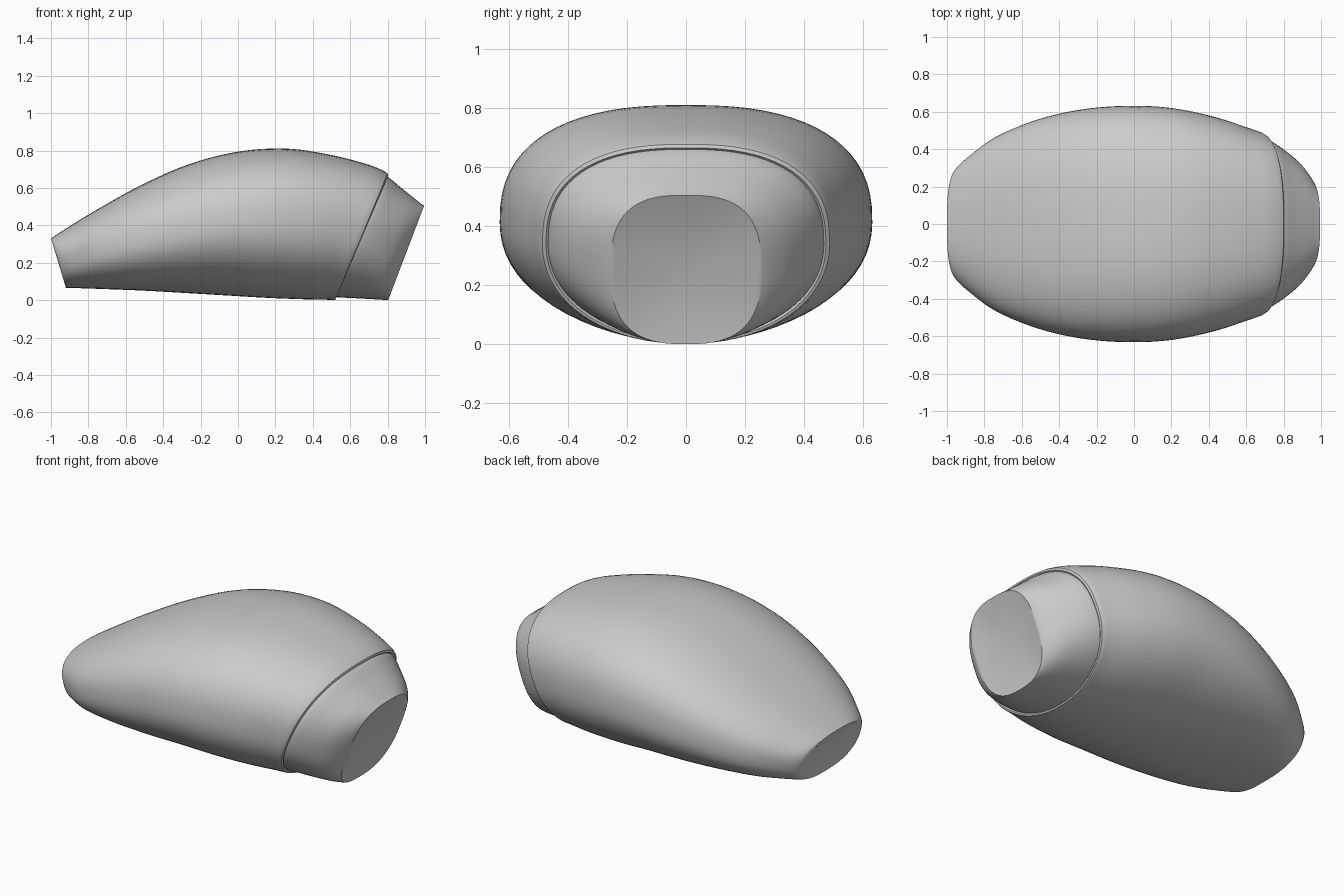
import bpy, bmesh, math
from mathutils import Vector

if "Cube" in bpy.data.objects:
    bpy.data.objects.remove(bpy.data.objects["Cube"])

grey = bpy.data.materials.new("plain grey")
grey.diffuse_color = (0.6, 0.6, 0.6, 1)
grey.use_nodes = True
grey.node_tree.nodes["Principled BSDF"].inputs["Base Color"].default_value = grey.diffuse_color
SIDES = 72


def power(value, exponent):
    return math.copysign(abs(value) ** exponent, value)


def smooth_path(rows, steps):
    """Catmull-Rom interpolation through station rows."""
    out = []
    for i in range(len(rows) - 1):
        p0, p1, p2, p3 = (rows[max(0, min(len(rows) - 1, i + k))] for k in (-1, 0, 1, 2))
        for s in range(steps):
            t = s / steps
            out.append([0.5 * (2 * b + (c - a) * t + (2 * a - 5 * b + 4 * c - d) * t * t
                               + (3 * b - a - 3 * c + d) * t ** 3)
                        for a, b, c, d in zip(p0, p1, p2, p3)])
    return out + [list(rows[-1])]


def ring(bm, row):
    """Tilted superellipse: bottom x,z, top x,z, half width, top and bottom roundness."""
    xb, zb, xt, zt, w, n_top, n_low = row
    verts = []
    for i in range(SIDES):
        a = 2 * math.pi * i / SIDES
        c, s = math.cos(a), math.sin(a)
        n = n_top if s >= 0 else n_low
        u, v = power(c, 2 / n), power(s, 2 / n)
        verts.append(bm.verts.new(((xb + xt) / 2 + v * (xt - xb) / 2, u * w,
                                   (zb + zt) / 2 + v * (zt - zb) / 2)))
    return verts


def bridge(bm, a, b):
    for i in range(SIDES):
        j = (i + 1) % SIDES
        bm.faces.new((a[i], a[j], b[j], b[i]))


def dish(bm, rim, depth):
    """Shallow dished cap closing a ring."""
    centre = sum((v.co for v in rim), Vector()) / SIDES
    last = rim
    for k in (0.95, 0.75, 0.5, 0.25):
        new = [bm.verts.new(centre.lerp(v.co, k) + Vector(depth) * (1 - k * k)) for v in rim]
        bridge(bm, last, new)
        last = new
    tip = bm.verts.new(centre + Vector(depth))
    for i in range(SIDES):
        bm.faces.new((last[i], last[(i + 1) % SIDES], tip))


def loft(name, rows, start_depth=None, end_depth=None):
    bm = bmesh.new()
    rings = [ring(bm, r) for r in rows]
    for a, b in zip(rings, rings[1:]):
        bridge(bm, a, b)
    if start_depth:
        dish(bm, rings[0], start_depth)
    if end_depth:
        dish(bm, rings[-1], end_depth)
    bmesh.ops.recalc_face_normals(bm, faces=bm.faces)
    mesh = bpy.data.meshes.new(name)
    bm.to_mesh(mesh)
    bm.free()
    mesh.materials.append(grey)
    obj = bpy.data.objects.new(name, mesh)
    bpy.context.collection.objects.link(obj)
    bpy.ops.object.select_all(action='DESELECT')
    obj.select_set(True)
    bpy.context.view_layer.objects.active = obj
    bpy.ops.object.shade_smooth_by_angle(angle=math.radians(40))


# Main swollen shell, from the narrow end to the seam
shell = smooth_path([
    (-0.92, 0.07, -1.0, 0.335, 0.25, 2.7, 2.7),
    (-0.905, 0.07, -0.985, 0.345, 0.295, 2.6, 2.6),
    (-0.84, 0.068, -0.92, 0.387, 0.36, 2.5, 2.5),
    (-0.70, 0.063, -0.76, 0.485, 0.47, 2.5, 2.4),
    (-0.50, 0.055, -0.52, 0.618, 0.56, 2.5, 2.3),
    (-0.29, 0.043, -0.26, 0.732, 0.613, 2.5, 2.2),
    (-0.07, 0.03, 0.01, 0.8, 0.632, 2.5, 2.1),
    (0.13, 0.018, 0.27, 0.814, 0.62, 2.5, 2.1),
    (0.32, 0.01, 0.51, 0.778, 0.575, 2.5, 2.1),
    (0.46, 0.007, 0.70, 0.728, 0.52, 2.5, 2.1),
    (0.51, 0.005, 0.78, 0.695, 0.497, 2.5, 2.1)], 5)
# rolled lip turning in under the seam
shell += [(0.52, 0.006, 0.80, 0.682, 0.487, 2.5, 2.1),
          (0.523, 0.014, 0.803, 0.67, 0.475, 2.5, 2.1),
          (0.515, 0.025, 0.79, 0.66, 0.46, 2.5, 2.1)]
loft("main_shell", shell, start_depth=(0.02, 0, 0.006))

# Tapered cuff, from inside the seam to the small end
cuff = smooth_path([
    (0.48, 0.026, 0.76, 0.675, 0.468, 2.5, 2.1),
    (0.53, 0.02, 0.805, 0.66, 0.465, 2.5, 2.1),
    (0.64, 0.014, 0.87, 0.607, 0.415, 2.5, 2.2),
    (0.73, 0.009, 0.935, 0.555, 0.352, 2.6, 2.4),
    (0.78, 0.006, 0.975, 0.523, 0.295, 2.7, 2.6),
    (0.803, 0.004, 0.995, 0.509, 0.255, 2.8, 2.7)], 5)
loft("cuff", cuff, end_depth=(-0.025, 0, 0.009))

# Stand the model on the ground
bpy.context.view_layer.update()
low = min(v.co.z for o in bpy.data.objects for v in o.data.vertices)
for o in bpy.data.objects:
    o.location.z -= low
